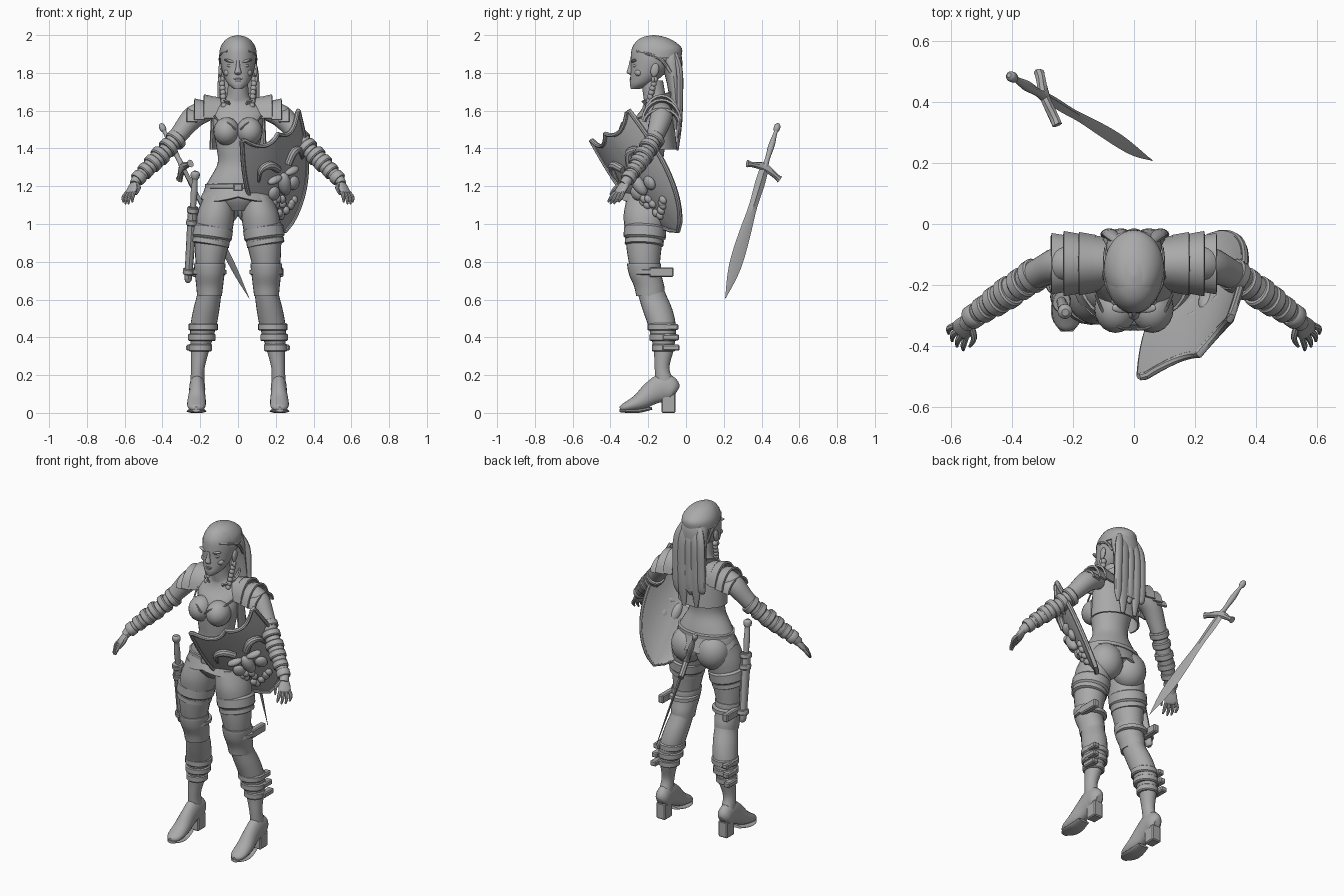
import bpy, bmesh, random
from math import sin, cos, pi, radians
from mathutils import Vector, Matrix

random.seed(4)
if "Cube" in bpy.data.objects:
    bpy.data.objects.remove(bpy.data.objects["Cube"])

grey = bpy.data.materials.new("plain grey")
grey.use_nodes = True
grey.diffuse_color = (0.4, 0.4, 0.4, 1)
grey.node_tree.nodes["Principled BSDF"].inputs["Base Color"].default_value = grey.diffuse_color
parts = []


def finish(name, bm, pair=False):
    bmesh.ops.recalc_face_normals(bm, faces=bm.faces)
    mesh = bpy.data.meshes.new(name)
    bm.to_mesh(mesh)
    bm.free()
    mesh.materials.append(grey)
    obj = bpy.data.objects.new(name, mesh)
    bpy.context.collection.objects.link(obj)
    if pair:
        obj.modifiers.new("mirror", "MIRROR")
    parts.append(obj)


def smooth_rings(rings, steps):
    out = []
    for i in range(len(rings) - 1):
        p0, p1, p2, p3 = (rings[max(0, min(len(rings) - 1, i + k))] for k in (-1, 0, 1, 2))
        for j in range(steps):
            t = j / steps
            out.append([b + t / 2 * (c - a + t * (2 * a - 5 * b + 4 * c - d + t * (3 * (b - c) + d - a)))
                        for a, b, c, d in zip(p0, p1, p2, p3)])
    return out + [list(rings[-1])]


def loft(name, rings, pair=False, hint=None, seg=20, steps=4):
    """Skin ellipses (x, y, z, ra, rb); level, or square to the path when a hint axis is given."""
    rings = smooth_rings(rings, steps)
    bm, loops = bmesh.new(), []
    centres = [Vector(r[:3]) for r in rings]
    for i, r in enumerate(rings):
        side, up = Vector((1, 0, 0)), Vector((0, 1, 0))
        if hint is not None:
            along = (centres[min(i + 1, len(rings) - 1)] - centres[max(i - 1, 0)]).normalized()
            side = Vector(hint)
            side = (side - along * side.dot(along)).normalized()
            up = along.cross(side)
        ra, rb = max(r[3], .001), max(r[4], .001)
        loops.append([bm.verts.new(centres[i] + side * ra * cos(2 * pi * k / seg) + up * rb * sin(2 * pi * k / seg))
                      for k in range(seg)])
    for low, high in zip(loops, loops[1:]):
        for k in range(seg):
            n = (k + 1) % seg
            bm.faces.new((low[k], low[n], high[n], high[k]))
    bm.faces.new(loops[0])
    bm.faces.new(loops[-1])
    finish(name, bm, pair)


def cuff(name, a, b, ra, rb, pair=True, hint=(1, 0, 0)):
    a, b = Vector(a), Vector(b)
    loft(name, [(*a.lerp(b, t), ra * k, rb * k) for t, k in ((0, .9), (.15, 1), (.85, 1), (1, .9))],
         pair, hint, steps=1)


def ball(name, centre, size, pair=False, turn=Matrix()):
    bm = bmesh.new()
    m = Matrix.Translation(centre) @ turn @ Matrix.Diagonal((*size, 1))
    bmesh.ops.create_uvsphere(bm, u_segments=20, v_segments=12, radius=1, matrix=m)
    finish(name, bm, pair)


def box(name, centre, size, pair=False):
    bm = bmesh.new()
    bmesh.ops.create_cube(bm, size=1, matrix=Matrix.Translation(centre) @ Matrix.Diagonal((*size, 1)))
    bmesh.ops.bevel(bm, geom=bm.edges[:], offset=.006, segments=1, affect="EDGES")
    finish(name, bm, pair)


def shell(name, fn, nu, nv, thick, pair=False):
    bm = bmesh.new()
    grid = [[bm.verts.new(fn(i / nu, j / nv)) for i in range(nu + 1)] for j in range(nv + 1)]
    for a, b in zip(grid, grid[1:]):
        for i in range(nu):
            bm.faces.new((a[i], a[i + 1], b[i + 1], b[i]))
    bmesh.ops.remove_doubles(bm, verts=bm.verts[:], dist=.0005)
    bmesh.ops.recalc_face_normals(bm, faces=bm.faces[:])
    bmesh.ops.solidify(bm, geom=bm.faces[:], thickness=thick)
    finish(name, bm, pair)


# Body
loft("torso", [(0, y, z, rx, ry) for z, y, rx, ry in (
    (1.07, -.2, .07, .08), (1.13, -.2, .175, .12), (1.18, -.2, .18, .12), (1.24, -.205, .15, .11),
    (1.32, -.21, .108, .092), (1.4, -.21, .113, .098), (1.48, -.2, .128, .11), (1.55, -.18, .135, .1),
    (1.6, -.16, .145, .08), (1.64, -.155, .1, .068), (1.67, -.165, .062, .06), (1.76, -.18, .052, .058))], seg=32)
ball("bust", (.06, -.277, 1.49), (.07, .08, .075), True)
ball("buttock", (.085, -.145, 1.1), (.1, .095, .11), True)
loft("leg", [(.1, -.2, 1.15, .08, .11), (.118, -.215, 1.05, .1, .115), (.13, -.22, .95, .098, .102),
             (.143, -.222, .85, .085, .09), (.15, -.215, .75, .07, .077), (.15, -.188, .65, .063, .073),
             (.167, -.152, .55, .069, .079), (.185, -.125, .45, .068, .072), (.2, -.118, .34, .05, .054),
             (.212, -.127, .24, .036, .039), (.215, -.115, .17, .037, .047), (.215, -.11, .1, .036, .045)], True, seg=24)
loft("arm", [(.15, -.13, 1.6, .05, .05), (.23, -.13, 1.57, .06, .06), (.3, -.155, 1.49, .05, .05),
             (.37, -.195, 1.4, .042, .042), (.43, -.235, 1.34, .046, .046), (.53, -.305, 1.24, .03, .03),
             (.55, -.33, 1.21, .027, .024)], True, (0, 1, 0))

# Hands
reach, spread = Vector((.39, -.5, -.77)), Vector((-.66, -.75, 0))
wrist = Vector((.54, -.315, 1.225))
knuckle = wrist + reach * .075
loft("palm", [(*wrist, .024, .02), (*(wrist + reach * .04), .034, .018), (*knuckle, .036, .014),
              (*(knuckle + reach * .01), .03, .008)], True, spread)


def finger(name, start, mid, end):
    loft(name, [(*start, .011, .011), (*mid, .01, .01), (*end, .005, .005)], True, spread, seg=8)


for k in (-1.5, -.5, .5, 1.5):
    base = knuckle + spread * k * .018
    length = .085 - abs(k) * .012
    finger("finger", base, base + reach * length * .5 + spread * k * .006,
           base + reach * length + spread * k * .006 + Vector((-.012, 0, 0)))
thumb = wrist + spread * .02 + reach * .015
finger("thumb", thumb, thumb + spread * .03 + reach * .03, thumb + spread * .035 + reach * .075)

# Head and face
skull = [(1.715, -.268, .022, .024), (1.74, -.24, .052, .057), (1.78, -.212, .074, .083), (1.83, -.185, .088, .108),
         (1.88, -.165, .095, .128), (1.93, -.16, .09, .126), (1.97, -.165, .066, .095), (1.992, -.17, .033, .05),
         (2, -.17, .002, .003)]
loft("head", [(0, y, z, rx, ry) for z, y, rx, ry in skull], seg=32)
loft("nose", [(0, -.288, 1.865, .009, .01), (0, -.293, 1.83, .011, .013), (0, -.298, 1.802, .018, .016),
              (0, -.288, 1.79, .012, .008)], seg=12)
ball("brow", (.04, -.275, 1.862), (.034, .016, .008), True, Matrix.Rotation(radians(-14), 4, "Y"))
ball("eye", (.038, -.266, 1.838), (.02, .016, .01), True)
ball("cheek", (.05, -.25, 1.8), (.026, .022, .02), True)
for z, w in ((1.768, .025), (1.757, .021)):
    ball("lip", (0, -.287, z), (w, .012, .006))
ball("ear", (.093, -.165, 1.815), (.011, .022, .036), True, Matrix.Rotation(radians(-12), 4, "X"))
ball("earring", (.097, -.175, 1.765), (.009, .009, .016), True)

# Hair: swept cap, long back fall, loose strands and bead-like braids
loft("hair_cap", [(0, y + .016 - max(0, z - 1.93) * .2, min(z, 1.994), rx + .005, ry - .004)
                  for z, y, rx, ry in skull[4:]], seg=32)
loft("hair_fall", [(0, -.095, 1.93, .07, .06), (0, -.08, 1.87, .09, .06), (0, -.066, 1.78, .093, .044),
                   (0, -.056, 1.68, .098, .034), (0, -.05, 1.58, .1, .028), (0, -.047, 1.5, .075, .022)])
for x, end, w in ((-.075, 1.5, .026), (-.04, 1.4, .03), (0, 1.47, .026), (.045, 1.39, .034), (.08, 1.46, .026)):
    loft("hair_strand", [(x * .5, -.07, 1.93, w * .5, .012), (x, -.035, 1.82, w, .017), (x * 1.1, -.032, 1.65, w, .016),
                         (x * 1.1, -.036, 1.52, w, .014), (x, -.045, end, w * .4, .006)], hint=(1, 0, 0), seg=12)
for i in range(8):
    ball("braid_bead", (.086 - .002 * i, -.165 - .006 * i, 1.765 - .023 * i), (.016, .016, .017), True)
loft("side_hair_ridge", [(.055, -.262, 1.915, .006, .006), (.088, -.2, 1.9, .008, .008), (.094, -.13, 1.87, .008, .01),
                         (.092, -.08, 1.8, .006, .008)], True, (1, 0, 0), 8)

# Collar, cropped jacket, shoulder plates
shell("collar", lambda u, v: Vector(((.07 + .022 * v) * sin((u - .5) * 5.2),
                                     -.15 + (.07 + .025 * v) * cos((u - .5) * 5.2),
                                     1.63 + (.05 + .03 * cos((u - .5) * 5.2)) * v)), 28, 4, .009)
shell("cropped_jacket", lambda u, v: Vector(((.14 + .012 * v) * sin((u - .5) * 3.7),
                                             -.17 + (.1 + .022 * v) * cos((u - .5) * 3.7),
                                             1.63 - .235 * v)), 28, 6, .01)
for x, top, wide in ((.075, 1.655, .085), (.125, 1.67, .095), (.175, 1.655, .098), (.215, 1.615, .092)):
    def plate(u, v):
        a = (u - .5) * 2.9
        r = 1 + .1 * v
        return Vector((x + .055 * v, -.13 + wide * r * sin(a), 1.55 - .12 * (x - .075) + (top - 1.54) * r * cos(a)))
    shell("shoulder_plate", plate, 10, 2, .012, True)
loft("corset_edge", [(.012, -.345, 1.5, .005, .005), (.05, -.338, 1.535, .005, .005), (.1, -.29, 1.545, .005, .005),
                     (.125, -.23, 1.57, .005, .005)], True, (0, 0, 1), 8)


# Hip skirt and belt
def skirt(u, v):
    a = 2 * pi * u
    drop = .025 * abs(sin(2 * a)) + .03 * max(0, sin(a))
    return Vector(((.163 + .034 * v) * cos(a), -.2 + (.116 + .033 * v) * sin(a), 1.205 - v * (.06 + drop)))


shell("hip_skirt", skirt, 48, 4, .012)
cuff("belt", (0, -.2, 1.185), (0, -.2, 1.215), .176, .127, False)
box("belt_buckle", (0, -.326, 1.195), (.05, .016, .04))

# Leg straps and boots
cuff("thigh_strap", (.142, -.22, .918), (.132, -.215, .99), .108, .112)
cuff("thigh_strap_lower", (.148, -.222, .885), (.142, -.22, .92), .1, .103)
loft("boot_cuff", [(.151, -.188, .62, .066, .076), (.15, -.195, .67, .071, .08), (.15, -.215, .73, .078, .086),
                   (.15, -.222, .785, .084, .09), (.15, -.222, .79, .078, .084)], True, seg=24)
for z, x, y, r in ((.455, .184, -.126, .078), (.4, .191, -.121, .073), (.345, .199, -.119, .062)):
    cuff("calf_strap", (x, y, z - .02), (x, y, z + .02), r, r)
    box("calf_buckle", (x + .055, y + .04, z), (.04, .09, .032), True)
box("boot_strap_buckle", (.222, -.13, .745), (.036, .13, .05), True)
cuff("boot_strap", (.152, -.2, .73), (.152, -.2, .76), .09, .092)
loft("boot_foot", [(.215, -.05, .11, .02, .03), (.215, -.07, .12, .04, .06), (.216, -.12, .132, .042, .075),
                   (.217, -.18, .105, .043, .062), (.219, -.24, .062, .049, .046), (.22, -.3, .037, .048, .03),
                   (.221, -.335, .026, .034, .02), (.221, -.35, .023, .01, .01)], True, (1, 0, 0))
box("boot_heel", (.215, -.092, .05), (.062, .075, .1), True)
loft("boot_sole", [(.22, -.18, .025, .038, .008), (.22, -.25, .01, .05, .01), (.22, -.31, .01, .049, .01),
                   (.221, -.352, .012, .02, .008)], True, (1, 0, 0))

# Forearm guards
elbow, hand_end = Vector((.33, -.17, 1.445)), Vector((.525, -.302, 1.246))
step = (hand_end - elbow).normalized() * .02
for t, r in ((0, .056), (.2, .053), (.42, .054), (.62, .05), (.82, .044), (1, .04)):
    mid = elbow.lerp(hand_end, t)
    cuff("arm_guard_band", mid - step, mid + step, r, r, True, (0, 1, 0))

# Shield: bowed plate with scalloped top, rim and raised emblem
origin = Vector((.17, -.4, 1.52))
across, upward = Vector((.761, .508, .406)), Vector((-.119, -.535, .832))
outward = across.cross(upward)


def shield_point(u, v, lift=0):
    t = 2 * u - 1
    half = (.197 + .07 * v) * max(0, 1 - v ** 2.6) ** .75
    scallop = -.05 * (sin(pi * abs(t) * 1.1) ** .8 if abs(t) < .9 else 0) - .025 * (1 - abs(t))
    height = scallop * (1 - v) - .67 * v
    bow = .06 * (1 - t * t) * (1 - v * v) + lift
    return origin + across * t * half + upward * height + outward * bow


shell("shield", shield_point, 24, 24, .014)
edge = [(i / 24, 0) for i in range(25)] + [(1, i / 24) for i in range(1, 25)] + [(0, 1 - i / 24) for i in range(1, 25)]
loft("shield_rim", [(*shield_point(u, v), .014, .011) for u, v in edge], hint=outward, seg=8, steps=1)
face_turn = Matrix((across, upward, outward)).transposed().to_4x4()
for s in (-1, 1):
    loft("emblem_horn", [(*shield_point(.5 + s * a, b, .012), w, w) for a, b, w in (
        (.08, .3, .02), (.2, .2, .022), (.32, .24, .016), (.36, .36, .006))], hint=outward, seg=10)
    ball("emblem_brow", shield_point(.5 + s * .14, .38, .008), (.045, .02, .025), turn=face_turn)
    ball("emblem_cheek", shield_point(.5 + s * .17, .52, .006), (.035, .04, .022), turn=face_turn)
ball("emblem_muzzle", shield_point(.5, .5, .01), (.035, .07, .035), turn=face_turn)
for i in range(12):
    spot = shield_point(.5 + random.uniform(-.24, .24), .6 + .018 * i, .004)
    ball("emblem_curl", spot, (.02, .024, .018), turn=face_turn)

# Sheathed dagger on the hip
top, low = Vector((-.225, -.29, 1.28)), Vector((-.265, -.18, .69))
loft("dagger_grip", [(*top.lerp(low, t), r, r) for t, r in (
    (0, .012), (.02, .024), (.06, .022), (.08, .015), (.2, .018), (.3, .016), (.34, .016))], hint=(1, 0, 0), seg=12)
loft("dagger_sheath", [(*top.lerp(low, t), r, r * 1.3) for t, r in (
    (.32, .026), (.5, .025), (.8, .022), (.96, .02), (1, .01))], hint=(1, 0, 0), seg=12)
for t in (.35, .46, .9):
    cuff("sheath_band", top.lerp(low, t - .025), top.lerp(low, t + .025), .031, .038, False)

# Sword behind the figure
pommel, guard, tip = Vector((-.41, .488, 1.53)), Vector((-.292, .417, 1.3)), Vector((.06, .208, .605))
cross = Vector((.06, -.175, .085)).normalized()
back = (pommel - guard).normalized()
loft("sword_blade", [(*guard.lerp(tip, t), w, .009 * (1.2 - t)) for t, w in (
    (0, .024), (.12, .028), (.3, .024), (.5, .033), (.68, .037), (.82, .029), (1, .001))], hint=cross, seg=4)
loft("sword_grip", [(*pommel.lerp(guard, t), r, r) for t, r in (
    (0, .008), (.05, .017), (.14, .016), (.2, .01), (.5, .017), (.8, .013), (1, .018))], hint=cross, seg=12)
loft("sword_guard", [(*(guard + cross * d - back * abs(d) * .25), w, .017) for d, w in (
    (-.1, .022), (-.075, .014), (0, .024), (.075, .014), (.1, .022))], hint=back, seg=8)

# Smooth shading with crisp edges
bpy.ops.object.select_all(action="DESELECT")
for obj in parts:
    obj.select_set(True)
bpy.context.view_layer.objects.active = parts[0]
bpy.ops.object.shade_smooth_by_angle(angle=radians(35))
